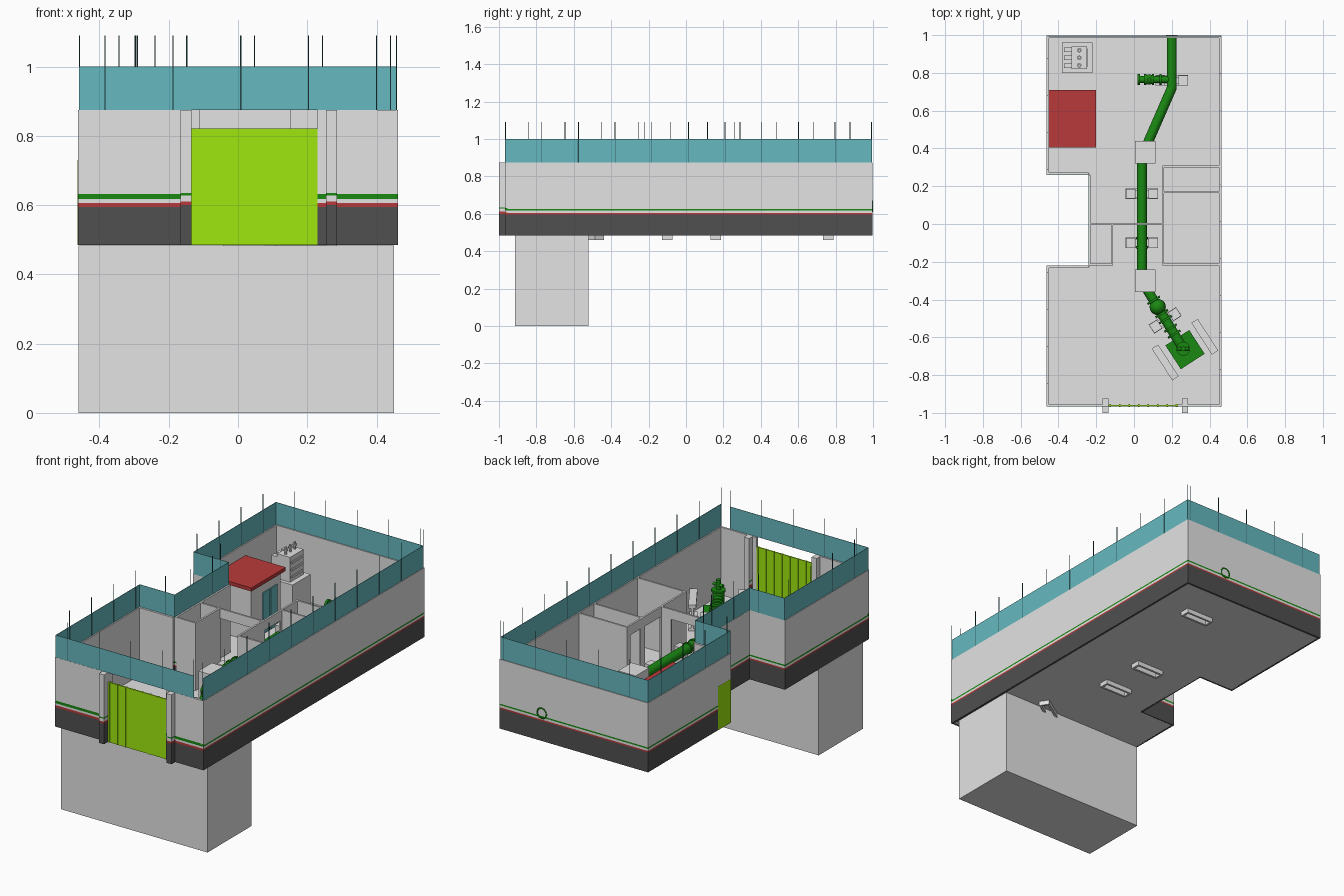
import bpy, bmesh, math
from mathutils import Vector, Matrix

cube = bpy.data.objects.get("Cube")
if cube:
    bpy.data.objects.remove(cube, do_unlink=True)


def material(name, rgb):
    m = bpy.data.materials.new(name)
    m.use_nodes = True
    m.diffuse_color = (*rgb, 1)
    m.node_tree.nodes["Principled BSDF"].inputs["Base Color"].default_value = (*rgb, 1)
    return m


GREY = material("light_grey", (.77, .77, .77))
DARK = material("dark_grey", (.08, .08, .08))
TEAL = material("teal", (.133, .485, .52))
POST = material("post_dark", (.035, .12, .13))
LIME = material("lime", (.347, .8, .005))
GREEN = material("pipe_green", (.01, .25, .006))
RED = material("red", (.485, .041, .041))


def finish(name, bm, *mats, smooth=False):
    me = bpy.data.meshes.new(name)
    bm.to_mesh(me)
    bm.free()
    for m in mats:
        me.materials.append(m)
    ob = bpy.data.objects.new(name, me)
    bpy.context.collection.objects.link(ob)
    if smooth:
        bpy.ops.object.select_all(action='DESELECT')
        ob.select_set(True)
        bpy.context.view_layer.objects.active = ob
        bpy.ops.object.shade_smooth_by_angle()
    return ob


def add_box(bm, x, y, z, frame=Matrix()):
    size = Matrix.Diagonal((x[1] - x[0], y[1] - y[0], z[1] - z[0], 1))
    mid = Matrix.Translation((sum(x) / 2, sum(y) / 2, sum(z) / 2))
    bmesh.ops.create_cube(bm, size=1, matrix=frame @ mid @ size)


def boxes(name, mat, items, frame=Matrix()):
    bm = bmesh.new()
    for it in items:
        add_box(bm, *it, frame)
    return finish(name, bm, mat)


def add_tube(bm, a, b, r, sides=20):
    a, b = Vector(a), Vector(b)
    turn = (b - a).to_track_quat('Z', 'Y').to_matrix().to_4x4()
    bmesh.ops.create_cone(bm, cap_ends=True, segments=sides, radius1=r, radius2=r,
                          depth=(b - a).length,
                          matrix=Matrix.Translation((a + b) / 2) @ turn)


def add_ball(bm, p, r):
    bmesh.ops.create_uvsphere(bm, u_segments=20, v_segments=10, radius=r,
                              matrix=Matrix.Translation(p))


BASE, TOP, RAIL = .485, .875, 1.0
WIDE = (.594, .606, .617, .632)
THIN = (.597, .605, .617, .625)
COLOURS = (1, 2, 0, 3, 0)


def banded(bm, x, y, inward, stripes):
    # Upright block whose outside is striped by height
    part = bmesh.new()
    add_box(part, x, y, (BASE, TOP))
    for s in stripes:
        bmesh.ops.bisect_plane(part, geom=part.verts[:] + part.edges[:] + part.faces[:],
                               plane_co=(0, 0, s), plane_no=(0, 0, 1))
    for f in part.faces:
        f.normal_update()
        if f.normal.dot(inward) < .9 and f.normal.z < .9:
            z = f.calc_center_median().z
            f.material_index = COLOURS[sum(z > s for s in stripes)]
    tmp = bpy.data.meshes.new("part")
    part.to_mesh(tmp)
    part.free()
    bm.from_mesh(tmp)
    bpy.data.meshes.remove(tmp)


# Outer walls, with a gate gap in the front
outline = [(-.462, -.967), (-.135, -.967), (.23, -.967), (.462, -.967), (.462, .997),
           (-.462, .997), (-.462, .26), (-.242, .26), (-.242, -.22), (-.462, -.22)]
bm = bmesh.new()
for i, a in enumerate(outline):
    if i == 1:
        continue
    a, b = Vector(a), Vector(outline[(i + 1) % len(outline)])
    d = (b - a).normalized()
    n = Vector((-d.y, d.x)) * .012
    pts = (a, b, a + n, b + n)
    xs, ys = [p.x for p in pts], [p.y for p in pts]
    banded(bm, (min(xs), max(xs)), (min(ys), max(ys)), n.normalized().to_3d(),
           WIDE if i < 3 else THIN)
finish("outer_walls", bm, GREY, DARK, RED, GREEN)

# Gate pillars
bm = bmesh.new()
for x in (-.15, .27):
    banded(bm, (x - .016, x + .016), (-1, -.925), Vector((0, 1, 0)), (.6, .611, .628, .635))
finish("gate_pillars", bm, GREY, DARK, RED, GREEN)

# Floor and basement
boxes("floor", GREY, [((-.235, .455), (-.96, .99), (BASE, .495)),
                      ((-.455, -.235), (.265, .99), (BASE, .495)),
                      ((-.455, -.235), (-.96, -.225), (BASE, .495))])
boxes("basement", GREY, [((-.46, .451), (-.915, -.522), (0, BASE - .001))])

# Gate with ribs, and side door
ribs = [((x - .004, x + .004), (-.968, -.954), (BASE, .822))
        for x in [-.125 + i * .05 for i in range(8)]]
boxes("gate", LIME, ribs + [((-.135, .23), (-.965, -.959), (BASE, .822))])
boxes("side_door", LIME, [((-.463, -.461), (.262, .375), (BASE, .73))])

# Screen fence, with posts spaced evenly along each run
runs = [(0, [(.4, -.965), (-.458, -.965), (-.458, -.22), (-.24, -.22), (-.24, .26),
             (-.458, .26), (-.458, .992)]),
        (.018, [(.458, .992), (-.458, .992)]),
        (0, [(.458, -.967), (.458, .994)])]
fence, posts = bmesh.new(), bmesh.new()
for offset, path in runs:
    for a, b in zip(path, path[1:]):
        a, b = Vector(a), Vector(b)
        length, d = (b - a).length, (b - a).normalized()
        x, y = sorted((a.x, b.x)), sorted((a.y, b.y))
        add_box(fence, (x[0] - .001, x[1] + .001), (y[0] - .001, y[1] + .001), (TOP, RAIL))
        while offset < length:
            p = a + d * offset
            add_tube(posts, (*p, TOP), (*p, 1.09), .002, 6)
            offset += .196
        offset -= length
finish("screen_fence", fence, TEAL)
finish("fence_posts", posts, POST)

# Inner rooms; openings are left between piers and lintels
full, over = (.49, TOP), (.82, TOP)
inner = [((.15, .45), (y, y + .01), full) for y in (-.22, .163, .3)]
inner += [((.15, .16), y, full) for y in ((-.22, .01), (.15, .19), (.28, .31))]
inner += [((.15, .16), (.01, .28), over)]
inner += [((-.24, -.11), (-.005, .005), full), ((.09, .15), (-.005, .005), full),
          ((-.11, .09), (-.005, .005), over), ((-.12, -.11), (-.22, -.005), full),
          ((-.23, -.11), (-.22, -.21), full)]
boxes("inner_walls", GREY, inner)

# Guard house
boxes("house", GREY, [((-.43, -.22), (.43, .69), (.49, .79))])
boxes("house_roof", RED, [((-.455, -.2), (.405, .71), (.79, .81))])
boxes("house_door", TEAL, [((-.221, -.215), y, (.5, .73)) for y in ((.53, .59), (.6, .66))])

# Transformer on a tall plinth, with fins and insulators
boxes("transformer_plinth", GREY, [((-.38, -.22), (.8, .96), (.49, .67))])
boxes("transformer", GREY, [((-.33, -.25), (.82, .94), (.67, .81))] +
      [((-.37, -.33), (y, y + .025), (.69, .79)) for y in (.825, .867, .91)] +
      [((-.25, -.245), (.83, .93), (z, z + .012)) for z in (.69, .73, .77)])
bm = bmesh.new()
for y in (.84, .88, .92):
    add_tube(bm, (-.29, y, .81), (-.29, y, .85), .007, 10)
    add_tube(bm, (-.29, y, .83), (-.29, y, .838), .012, 10)
finish("insulators", bm, GREY)

# Main pipe, ending in a ring on the back wall
Z, R = .64, .026
route = [(.2, .99, Z), (.2, .72, Z), (.06, .4, Z)]
straight = [(.042, .34, Z), (.042, -.26, Z)]
branch = [(.065, -.34, Z), (.26, -.66, Z)]
bm = bmesh.new()
for line in (route, straight, branch):
    for a, b in zip(line, line[1:]):
        add_tube(bm, a, b, R)
        add_ball(bm, b, R)
finish("main_pipe", bm, GREEN, smooth=True)
bpy.ops.mesh.primitive_torus_add(major_radius=.028, minor_radius=.005, major_segments=24,
                                 minor_segments=8, location=(.2, .995, Z),
                                 rotation=(math.pi / 2, 0, 0))
ring = bpy.context.object
ring.name = "pipe_end_ring"
ring.data.materials.append(GREEN)
boxes("pipe_chambers", GREY, [((.005, .115), y, (.49, .69)) for y in ((.32, .44), (-.36, -.24))])

# Valves, flanges and well head
bm = bmesh.new()
a, b = map(Vector, branch)
for k in (.2, .42, .52, .66, .76):
    p, d = a.lerp(b, k), (b - a).normalized() * .006
    add_tube(bm, p - d, p + d, .038)
add_ball(bm, a.lerp(b, .31), .043)
add_tube(bm, (.26, -.66, .52), (.26, -.66, .69), .03)
add_tube(bm, (.26, -.66, .68), (.26, -.66, .69), .037)
add_tube(bm, (.26, -.66, .69), (.26, -.66, .745), .012)
add_tube(bm, (.23, -.66, .715), (.29, -.66, .715), .009)
add_tube(bm, (.03, .765, Z), (.2, .765, Z), .019)
for x in (.025, .06, .1, .14):
    add_tube(bm, (x - .006, .765, Z), (x + .006, .765, Z), .028)
add_ball(bm, (.08, .765, Z), .027)
add_tube(bm, (.08, .765, Z), (.08, .765, .69), .01)
for y in (-.125, -.075):
    add_tube(bm, (.042, y - .005, Z), (.042, y + .005, Z), .032)
finish("valves", bm, GREEN, smooth=True)

# Well-head platform between two side beams
turned = Matrix.Translation((.27, -.665, 0)) @ Matrix.Rotation(math.radians(33), 4, 'Z')
boxes("pump_platform", GREEN, [((-.075, .075), (-.075, .075), (.49, .56))], turned)
boxes("pump_beams", GREY, [((s * .125 - .02, s * .125 + .02), (-.1, .1), z)
                           for s in (-1, 1) for z in ((.49, .51), (.62, .64))] +
      [((s * .125 - .006, s * .125 + .006), (-.1, .1), (.51, .62)) for s in (-1, 1)], turned)

# Pipe supports: hollow feet through the floor with cradle blocks
for i, (x, y, ang) in enumerate(((.2, .76, 0), (.042, .16, 0), (.042, -.1, 0), (.165, -.51, 33))):
    frame = Matrix.Translation((x, y, 0)) @ Matrix.Rotation(math.radians(ang), 4, 'Z')
    feet = [((-.085, .085), (s * .022 - .006, s * .022 + .006), (.46, .52)) for s in (-1, 1)]
    feet += [((s * .08 - .006, s * .08 + .006), (-.028, .028), (.46, .52)) for s in (-1, 1)]
    feet += [((s * .06 - .025, s * .06 + .025), (-.026, .026), (.52, .63)) for s in (-1, 1)]
    boxes("pipe_support_%d" % (i + 1), GREY, feet, frame)
